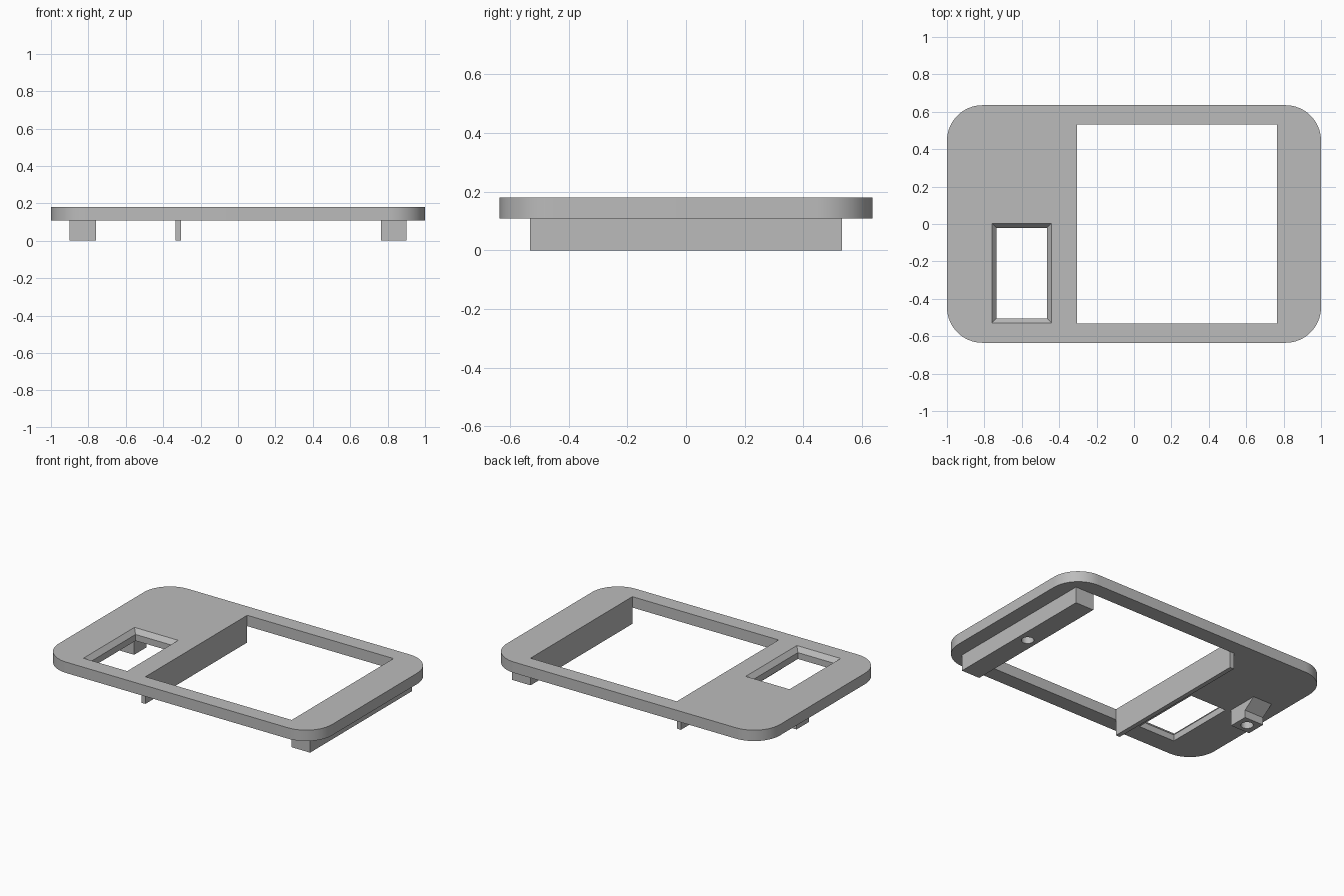
import bpy, bmesh, math

cube = bpy.data.objects.get("Cube")
if cube:
    bpy.data.objects.remove(cube, do_unlink=True)

grey = bpy.data.materials.new("matte grey")
grey.use_nodes = True
colour = (0.5, 0.5, 0.5, 1)
grey.diffuse_color = colour
grey.node_tree.nodes["Principled BSDF"].inputs["Base Color"].default_value = colour

UNDERSIDE, TOP = 0.108, 0.18


def finish(name, bm):
    bmesh.ops.recalc_face_normals(bm, faces=bm.faces)
    mesh = bpy.data.meshes.new(name)
    bm.to_mesh(mesh)
    bm.free()
    mesh.materials.append(grey)
    obj = bpy.data.objects.new(name, mesh)
    bpy.context.collection.objects.link(obj)
    return obj


def loft(name, x, y, levels, radius=0):
    """Stack of rectangles; each level is (height, inset)."""
    bm = bmesh.new()
    rings = []
    for z, inset in levels:
        x0, x1, y0, y1 = x[0] + inset, x[1] - inset, y[0] + inset, y[1] - inset
        rings.append([bm.verts.new((px, py, z)) for px, py in
                      ((x0, y0), (x1, y0), (x1, y1), (x0, y1))])
    bm.faces.new(rings[0])
    bm.faces.new(rings[-1])
    for a, b in zip(rings, rings[1:]):
        for i in range(4):
            j = (i + 1) % 4
            bm.faces.new((a[i], a[j], b[j], b[i]))
    if radius:
        upright = [e for e in bm.edges
                   if abs(e.verts[0].co.z - e.verts[1].co.z) > 0.01]
        bmesh.ops.bevel(bm, geom=upright, offset=radius, segments=16,
                        profile=0.5, affect='EDGES')
    return finish(name, bm)


def activate(obj):
    bpy.ops.object.select_all(action='DESELECT')
    obj.select_set(True)
    bpy.context.view_layer.objects.active = obj


def cut(obj, cutter):
    activate(obj)
    mod = obj.modifiers.new("cut", 'BOOLEAN')
    mod.operation, mod.solver, mod.object = 'DIFFERENCE', 'EXACT', cutter
    bpy.ops.object.modifier_apply(modifier=mod.name)
    bpy.data.objects.remove(cutter, do_unlink=True)


def screw_hole(obj, x, y):
    bpy.ops.mesh.primitive_cylinder_add(vertices=32, radius=0.038, depth=0.18,
                                        location=(x, y, 0))
    cut(obj, bpy.context.object)


def smooth(obj):
    activate(obj)
    bpy.ops.object.shade_smooth_by_angle(angle=math.radians(30))


# Rounded face plate with a large window and a chamfered small opening
plate = loft("face_plate", (-1, 1), (-0.635, 0.635),
             [(UNDERSIDE, 0), (TOP, 0)], radius=0.19)
cut(plate, loft("window_cutter", (-0.305, 0.765), (-0.532, 0.532),
                [(0, 0), (0.3, 0)]))
cut(plate, loft("opening_cutter", (-0.76, -0.44), (-0.53, 0.004),
                [(0, 0.026), (TOP - 0.03, 0.026), (TOP, 0), (0.3, 0)]))
smooth(plate)

# Rails under both sides of the large window
wide_rail = loft("wide_rail", (0.765, 0.9), (-0.532, 0.532),
                 [(0, 0), (UNDERSIDE, 0)])
screw_hole(wide_rail, 0.832, 0)
smooth(wide_rail)
loft("thin_rail", (-0.335, -0.305), (-0.532, 0.532), [(0, 0), (UNDERSIDE, 0)])

# Screw block beside the small opening
block = loft("screw_block", (-0.9, -0.76), (0, 0.13), [(0, 0), (UNDERSIDE, 0)])
screw_hole(block, -0.83, 0.065)
smooth(block)

# Sloped brace behind the screw block
bm = bmesh.new()
profile = [(0.13, UNDERSIDE), (0.13, 0.05), (0.21, UNDERSIDE)]
face = bm.faces.new([bm.verts.new((-0.9, y, z)) for y, z in profile])
side = bmesh.ops.extrude_face_region(bm, geom=[face])["geom"]
bmesh.ops.translate(bm, vec=(0.14, 0, 0),
                    verts=[v for v in side if isinstance(v, bmesh.types.BMVert)])
finish("block_brace", bm)
